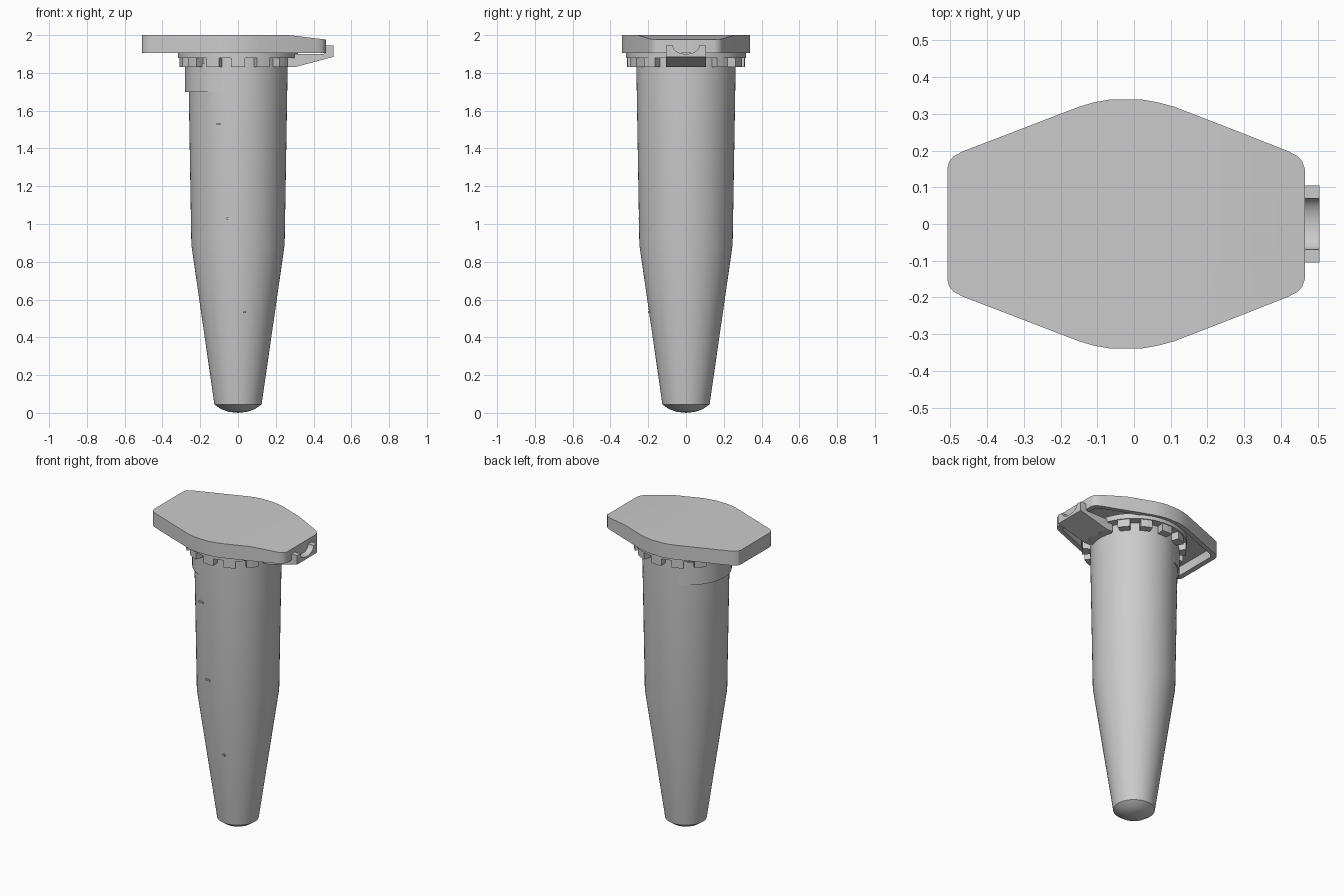
import bpy, bmesh
from math import sin, cos, pi, radians, tau

if "Cube" in bpy.data.objects:
    bpy.data.objects.remove(bpy.data.objects["Cube"])


def finish(name, bm, smooth=True):
    bmesh.ops.remove_doubles(bm, verts=bm.verts, dist=1e-5)
    bmesh.ops.recalc_face_normals(bm, faces=bm.faces)
    me = bpy.data.meshes.new(name)
    bm.to_mesh(me)
    bm.free()
    ob = bpy.data.objects.new(name, me)
    bpy.context.collection.objects.link(ob)
    if smooth:
        bpy.ops.object.select_all(action='DESELECT')
        ob.select_set(True)
        bpy.context.view_layer.objects.active = ob
        bpy.ops.object.shade_smooth_by_angle(angle=radians(25))
    return ob


def revolve(name, profile, closed=False, n=64, cx=0.0):
    """Spin an (r, z) profile around a vertical axis at x = cx."""
    bm = bmesh.new()
    vs = [bm.verts.new((cx + r, 0, z)) for r, z in profile]
    es = [bm.edges.new(p) for p in zip(vs, vs[1:])]
    if closed:
        es.append(bm.edges.new((vs[-1], vs[0])))
    bmesh.ops.spin(bm, geom=vs + es, cent=(cx, 0, 0), axis=(0, 0, 1),
                   angle=tau, steps=n, use_duplicate=False)
    return finish(name, bm)


def prism(bm, pts, offset):
    """Extrude a polygon of 3D points along an offset."""
    a = [bm.verts.new(p) for p in pts]
    b = [bm.verts.new([p[i] + offset[i] for i in range(3)]) for p in pts]
    bm.faces.new(a)
    bm.faces.new(b)
    for i in range(len(a)):
        j = (i + 1) % len(a)
        bm.faces.new((a[i], a[j], b[j], b[i]))


# Hollow tapered tube with a shallow domed tip
revolve("tube_body", [
    (0, 0), (0.05, 0.006), (0.09, 0.02), (0.125, 0.045), (0.247, 0.89),
    (0.263, 1.84), (0.263, 1.91), (0.235, 1.91), (0.235, 1.84),
    (0.22, 0.89), (0.1, 0.07), (0.05, 0.04), (0, 0.03)])

# Raised pad on the side away from the hinge
revolve("side_pad", [(0, 1.70), (0.25, 1.70), (0.25, 1.85), (0, 1.85)][1:3]
        + [(0.22, 1.85), (0.22, 1.70)], closed=True, cx=-0.03)

# Collar ring with square teeth hanging from it
revolve("collar_ring", [(0.25, 1.88), (0.318, 1.88), (0.318, 1.915), (0.25, 1.915)],
        closed=True)
bm = bmesh.new()
teeth = 14
half = radians(6.8)
for k in range(teeth):
    mid = tau * (k + 0.5) / teeth
    arc = [mid - half + half * i for i in range(3)]
    pts = [(0.312 * cos(a), 0.312 * sin(a), 1.83) for a in arc]
    pts += [(0.255 * cos(a), 0.255 * sin(a), 1.83) for a in reversed(arc)]
    prism(bm, pts, (0, 0, 0.052))
finish("collar_teeth", bm, False)

# Lid: elongated shell, open below, top sloping down at the hinge end
upper = [(0.465, 0.15), (0.458, 0.17), (0.445, 0.185), (0.42, 0.198),
         (0.27, 0.257), (0.11, 0.319), (0.065, 0.331), (0.02, 0.339),
         (-0.065, 0.339), (-0.11, 0.331), (-0.15, 0.319), (-0.465, 0.198),
         (-0.49, 0.185), (-0.503, 0.17), (-0.508, 0.15)]
outline = upper + [(x, -y) for x, y in reversed(upper)]
n = len(outline)
bm = bmesh.new()


def top_z(x):
    return 2.0 - max(0, x - 0.27) * 0.12


def ring(scale_x, scale_y, z):
    return [bm.verts.new(((x + 0.02) * scale_x - 0.02, y * scale_y, z(x)))
            for x, y in outline]


top = ring(1, 1, top_z)
rim = ring(1, 1, lambda x: 1.905)
inner = ring(0.93, 0.91, lambda x: 1.905)
roof = ring(0.93, 0.91, lambda x: top_z(x) - 0.035)
for a, b in ((top, rim), (rim, inner), (inner, roof)):
    for i in range(n):
        j = (i + 1) % n
        bm.faces.new((a[i], a[j], b[j], b[i]))
for loop in (top, roof):
    bm.faces.new(loop[4:n - 4])
    bm.faces.new(loop[:5] + loop[n - 5:])
finish("lid", bm)

# Sealing plug under the lid
revolve("lid_plug", [(0.195, 1.80), (0.233, 1.80), (0.233, 1.97), (0.195, 1.97)],
        closed=True)

# Hinge tongue rising from the collar to the lid end
bm = bmesh.new()
prism(bm, [(0.255, -0.105, 1.83), (0.30, -0.105, 1.83), (0.505, -0.105, 1.885),
           (0.505, -0.105, 1.90), (0.255, -0.105, 1.90)], (0, 0.21, 0))
finish("hinge_tongue", bm, False)

# Hinge end block with a half-round channel
bm = bmesh.new()
sec = [(-0.105, 1.895), (0.105, 1.895), (0.105, 1.945), (0.07, 1.945)]
sec += [(0.07 * cos(t), 1.945 - 0.045 * sin(t))
        for t in [pi * i / 12 for i in range(1, 12)]]
sec += [(-0.07, 1.945), (-0.105, 1.945)]
prism(bm, [(0.455, y, z) for y, z in sec], (0.05, 0, 0))
finish("hinge_end", bm)

# Raised volume marks on the front
bm = bmesh.new()
for x, z, w, y in ((-0.098, 1.53, 0.034, -0.235), (-0.047, 1.03, 0.03, -0.238),
                   (0.035, 0.535, 0.015, -0.188)):
    prism(bm, [(x - w / 2, y, z - 0.005), (x + w / 2, y, z - 0.005),
               (x + w / 2, y, z + 0.005), (x - w / 2, y, z + 0.005)],
          (0, -0.014, 0))
finish("volume_marks", bm, False)
